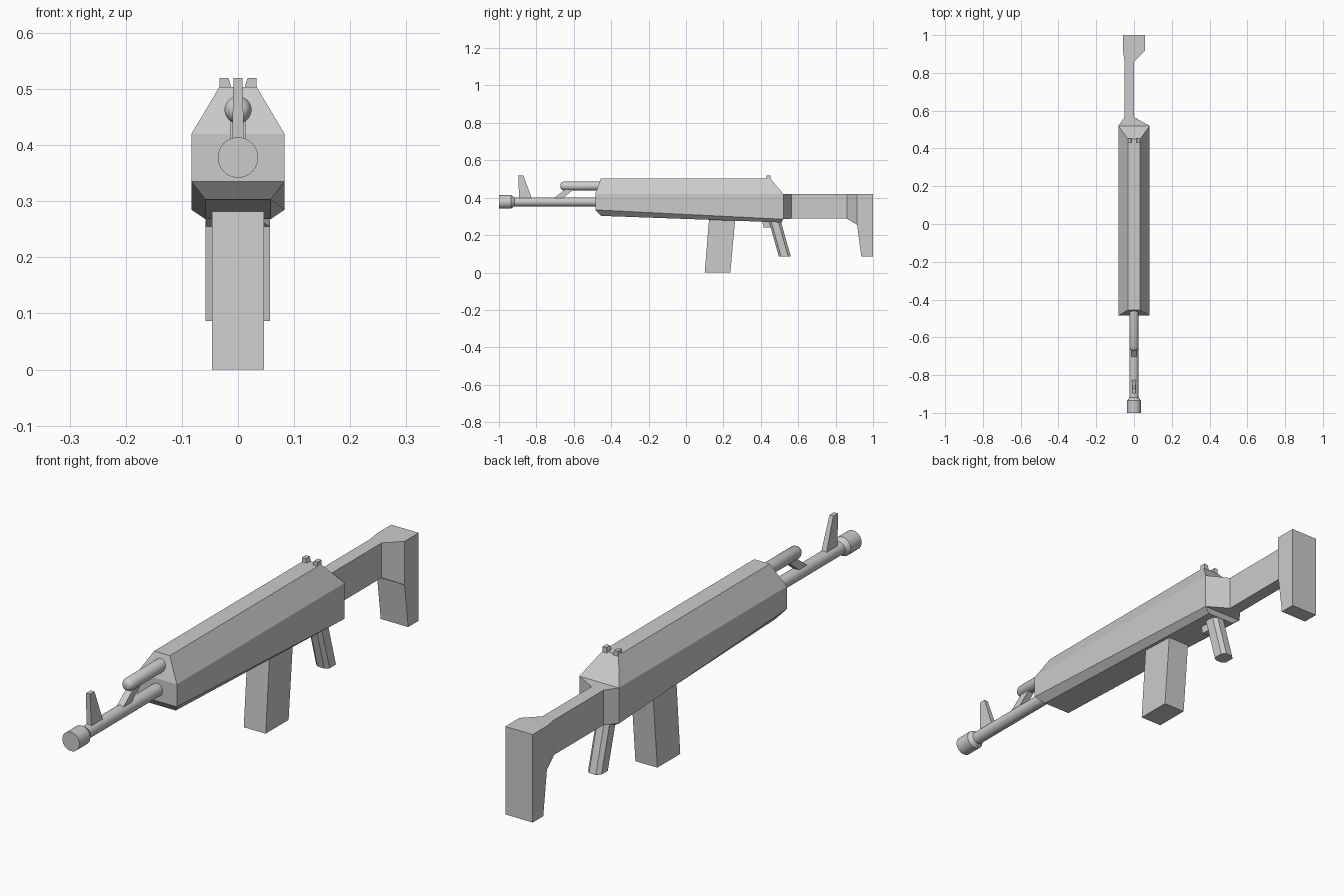
import bpy, bmesh, math
from mathutils import Matrix

if "Cube" in bpy.data.objects:
    bpy.data.objects.remove(bpy.data.objects["Cube"])


def loft(name, rings):
    """Skin a stack of equal-length point rings and cap both ends."""
    bm = bmesh.new()
    rows = [[bm.verts.new(p) for p in ring] for ring in rings]
    n = len(rows[0])
    for a, b in zip(rows, rows[1:]):
        for i in range(n):
            j = (i + 1) % n
            bm.faces.new((a[i], a[j], b[j], b[i]))
    bm.faces.new(rows[0])
    bm.faces.new(rows[-1])
    bmesh.ops.recalc_face_normals(bm, faces=bm.faces)
    me = bpy.data.meshes.new(name)
    bm.to_mesh(me)
    bm.free()
    ob = bpy.data.objects.new(name, me)
    bpy.context.collection.objects.link(ob)
    return ob


def prism(name, yz, x0, x1):
    """Side-view profile extruded across x."""
    return loft(name, [[(x, y, z) for y, z in yz] for x in (x0, x1)])


def lathe(name, profile, z, sides=32):
    """Round part about a lengthwise axis; profile is (y, radius)."""
    rings = [[(r * math.cos(t), y, z + r * math.sin(t))
              for t in (2 * math.pi * i / sides for i in range(sides))]
             for y, r in profile]
    ob = loft(name, rings)
    bpy.ops.object.select_all(action='DESELECT')
    bpy.context.view_layer.objects.active = ob
    ob.select_set(True)
    bpy.ops.object.shade_smooth_by_angle(angle=math.radians(35))
    return ob


# Faceted receiver: half width, front (y, z), rear (y, z) per level
levels = [(.058, (-.455, .303), (.51, .268)),
          (.083, (-.485, .335), (.52, .285)),
          (.083, (-.485, .42), (.52, .42)),
          (.033, (-.455, .504), (.45, .504))]
loft("receiver", [[(-w, *f), (w, *f), (w, *r), (-w, *r)] for w, f, r in levels])

# Offset stock, tapering out of the receiver and flaring into the butt
stations = [(.52, -.083, .083, .285), (.565, -.05, 0, .288),
            (.86, -.05, 0, .288), (.915, -.058, .057, .255)]
loft("stock", [[(a, y, z), (b, y, z), (b, y, .42), (a, y, .42)]
               for y, a, b, z in stations])
prism("butt", [(.915, .255), (.937, .087), (1, .087), (1, .42), (.915, .42)],
      -.058, .057)

# Magazine
prism("magazine", [(.1, 0), (.237, 0), (.264, .295), (.124, .295)], -.046, .046)

# Raked pistol grip with chamfered corners
grip = [(-.014, 0), (.014, 0), (.028, .012), (.028, .05),
        (.014, .064), (-.014, .064), (-.028, .05), (-.028, .012)]
loft("grip", [[(x, y + oy, z) for x, y in grip]
              for oy, z in ((.496, .087), (.44, .285))])

# Trigger
prism("trigger", [(.405, .28), (.415, .24), (.45, .24), (.46, .28)], -.01, .01)

# Barrel, muzzle and gas tube
lathe("barrel", [(-.94, .024), (-.45, .024)], .378)
lathe("muzzle", [(-1, .036), (-.935, .036), (-.918, .024)], .378)
lathe("gas_tube", [(-.672, .010), (-.668, .017), (-.655, .024), (-.42, .024)], .463)

# Gas block and front sight
prism("gas_block", [(-.71, .395), (-.66, .395), (-.6, .445), (-.645, .445)],
      -.013, .013)
sight = [(.011, -.892, -.822, .39), (.008, -.897, -.87, .52)]
loft("front_sight", [[(-w, a, z), (w, a, z), (w, b, z), (-w, b, z)]
                     for w, a, b, z in sight])

# Paired rear sight blades
for side, s in (("left", -1), ("right", 1)):
    loft("rear_sight_" + side,
         [[(s * .033, y, .5), (s * .011, y, .5), (s * .017, y, .52), (s * .033, y, .52)]
          for y in (.43, .453)])
